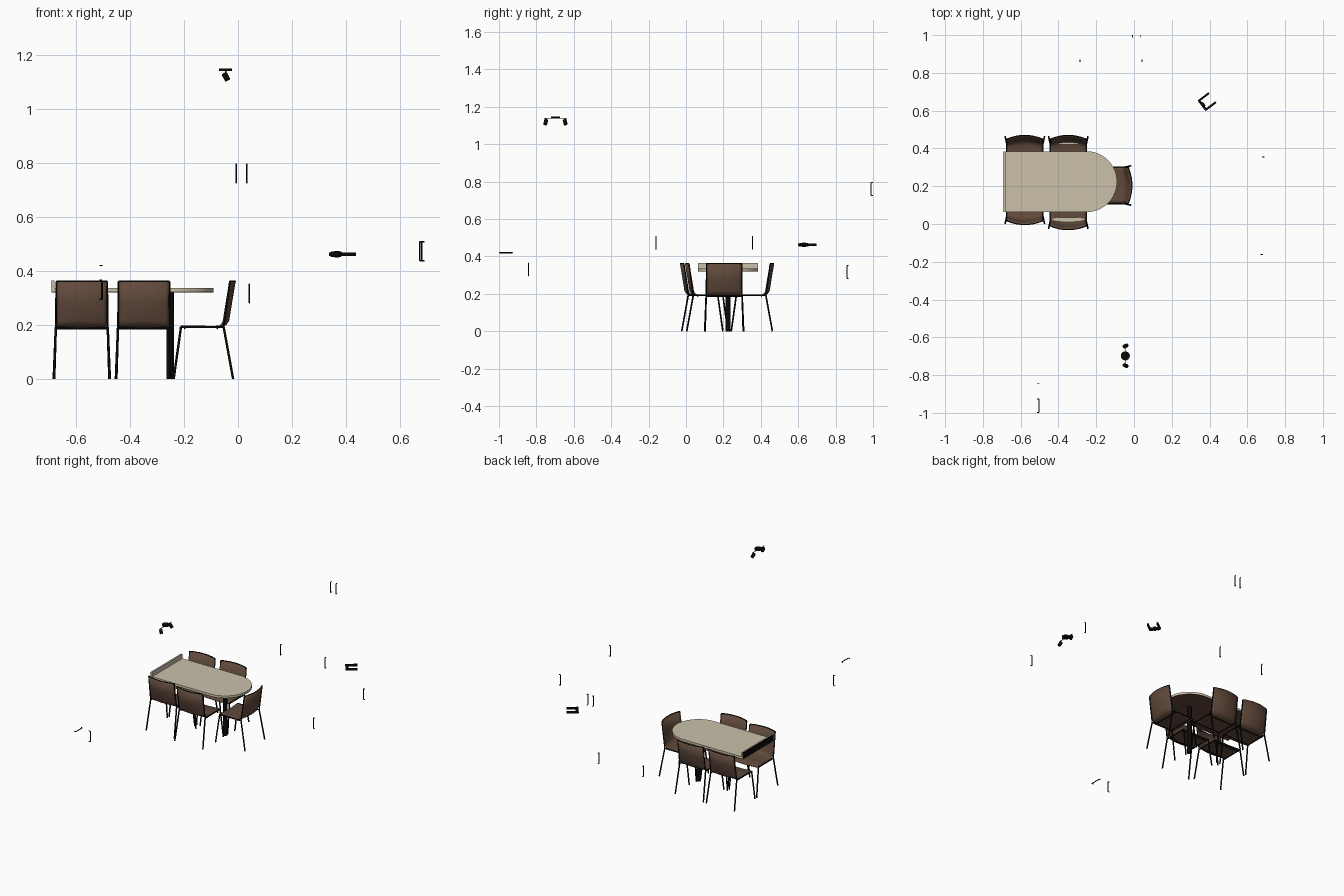
import bpy, bmesh, math
from mathutils import Vector, Matrix

if "Cube" in bpy.data.objects:
    bpy.data.objects.remove(bpy.data.objects["Cube"])


def mat(name, rgb):
    m = bpy.data.materials.new(name)
    m.diffuse_color = (*rgb, 1)
    m.use_nodes = True
    m.node_tree.nodes["Principled BSDF"].inputs["Base Color"].default_value = m.diffuse_color
    return m


BLACK = mat("black metal", (0.003, 0.003, 0.003))
BROWN = mat("brown shell", (0.118, 0.067, 0.044))
BEIGE = mat("beige laminate", (0.60, 0.535, 0.40))


def finish(name, bm, material, smooth=False, matrix=None):
    me = bpy.data.meshes.new(name)
    bmesh.ops.recalc_face_normals(bm, faces=bm.faces)
    if matrix:
        bm.transform(matrix)
    for f in bm.faces:
        f.smooth = smooth
    bm.to_mesh(me)
    bm.free()
    me.materials.append(material)
    ob = bpy.data.objects.new(name, me)
    bpy.context.collection.objects.link(ob)
    if smooth:
        bpy.ops.object.select_all(action='DESELECT')
        ob.select_set(True)
        bpy.context.view_layer.objects.active = ob
        bpy.ops.object.shade_smooth_by_angle(angle=math.radians(40))
    return ob


def add_rod(bm, a, b, r, segs=10):
    a, b = Vector(a), Vector(b)
    rot = (b - a).to_track_quat('Z', 'Y').to_matrix().to_4x4()
    bmesh.ops.create_cone(bm, cap_ends=True, segments=segs, radius1=r, radius2=r,
                          depth=(b - a).length,
                          matrix=Matrix.Translation((a + b) / 2) @ rot)


def add_box(bm, c, s):
    bmesh.ops.create_cube(bm, size=1, matrix=Matrix.Translation(c) @ Matrix.Diagonal((*s, 1)))


def add_slab(bm, outline, z0, z1):
    f = bm.faces.new([bm.verts.new((x, y, z0)) for x, y in outline])
    ext = bmesh.ops.extrude_face_region(bm, geom=[f])
    for v in ext['geom']:
        if isinstance(v, bmesh.types.BMVert):
            v.co.z = z1


# Table: straight wall end, half-round free end
CY, R, CX = 0.224, 0.161, -0.251
arc = [(CX + R * math.cos(a), CY + R * math.sin(a))
       for a in [math.pi * (i / 32 - 0.5) for i in range(33)]]
outline = [(-0.69, CY - R)] + arc + [(-0.69, CY + R)]
for name, z0, z1, m in (("table_top", 0.323, 0.336, BEIGE), ("table_underside", 0.320, 0.323, BROWN)):
    bm = bmesh.new()
    add_slab(bm, outline, z0, z1)
    finish(name, bm, m)
bm = bmesh.new()
add_box(bm, (-0.6835, CY, 0.344), (0.008, 2 * R, 0.042))
finish("table_upstand", bm, BEIGE)
bm = bmesh.new()
add_box(bm, (-0.689, CY, 0.344), (0.003, 2 * R, 0.042))
finish("upstand_back_plate", bm, BLACK)
bm = bmesh.new()
add_rod(bm, (CX, CY, 0), (CX, CY, 0.321), 0.014, 20)
finish("table_column", bm, BLACK, True)

# Chair: local origin at the back feet, sitter looks along +y
PROFILE = [(0.198, 0.190), (0.192, 0.195), (0.13, 0.195), (0.07, 0.194), (0.052, 0.196),
           (0.042, 0.203), (0.037, 0.216), (0.026, 0.285), (0.013, 0.361)]
W = 0.094


def shell_point(u, k):
    y, z = PROFILE[k]
    back = min(1, max(0, (k - 2) / 4))
    curve = 1 - u * u
    return Vector((u * W, y - 0.019 * curve * back, z - 0.004 * curve * (1 - back)))


def chair(prefix, x, y, turn):
    M = Matrix.Translation((x, y, 0)) @ Matrix.Rotation(math.radians(turn), 4, 'Z')
    bm = bmesh.new()
    n = 12
    grid = [[bm.verts.new(shell_point(-1 + 2 * i / n, k)) for i in range(n + 1)]
            for k in range(len(PROFILE))]
    for k in range(len(PROFILE) - 1):
        for i in range(n):
            bm.faces.new((grid[k][i], grid[k][i + 1], grid[k + 1][i + 1], grid[k + 1][i]))
    ob = finish(prefix + "_chair_shell", bm, BROWN, True, M)
    sol = ob.modifiers.new("thickness", 'SOLIDIFY')
    sol.thickness, sol.offset = 0.005, 0

    bm = bmesh.new()
    for s in (-1, 1):
        front, rear = (s * 0.096, 0.194, 0.192), (s * 0.096, 0.036, 0.192)
        add_rod(bm, (s * 0.102, 0.221, 0), front, 0.0045)
        add_rod(bm, (s * 0.104, 0.001, 0), rear, 0.0045)
        add_rod(bm, front, rear, 0.004)
        # back edge trim
        add_rod(bm, rear, shell_point(s, 8), 0.0035)
    # top edge trim
    for i in range(n):
        add_rod(bm, shell_point(-1 + 2 * i / n, 8), shell_point(-1 + 2 * (i + 1) / n, 8), 0.0032, 6)
    # cross bars under the seat
    for yy in (0.06, 0.18):
        add_rod(bm, (-0.096, yy, 0.187), (0.096, yy, 0.187), 0.003)
    finish(prefix + "_chair_frame", bm, BLACK, True, M)


chair("front_outer", -0.578, 0.003, 0)
chair("front_inner", -0.348, -0.024, 0)
chair("rear_outer", -0.578, 0.463, 180)
chair("rear_inner", -0.348, 0.463, 180)
chair("end", -0.017, 0.204, 90)

# Thin beige ovals at the seat-to-back fold
for name, y, rx, ry in (("front_seat_oval", 0.023, 0.088, 0.012), ("rear_seat_oval", 0.427, 0.06, 0.004)):
    bm = bmesh.new()
    add_slab(bm, [(-0.348 + rx * math.cos(i * math.pi / 12), y + ry * math.sin(i * math.pi / 12))
                  for i in range(24)], 0.199, 0.203)
    finish(name, bm, BEIGE)

# Ceiling spotlight: disc, cross rod, two tilted heads
bm = bmesh.new()
LX, LY = -0.046, -0.698
add_rod(bm, (LX, LY, 1.140), (LX, LY, 1.148), 0.024, 24)
add_rod(bm, (LX, LY - 0.062, 1.139), (LX, LY + 0.062, 1.139), 0.002, 8)
for s in (-1, 1):
    hy = LY + s * 0.052
    add_rod(bm, (LX, hy, 1.139), (LX, hy, 1.120), 0.003, 8)
    add_rod(bm, (LX - 0.005, hy - s * 0.003, 1.130), (LX + 0.008, hy + s * 0.003, 1.106), 0.0105, 16)
finish("ceiling_spotlight", bm, BLACK, True)

# Wall fixture: two parallel arms on a bar
bm = bmesh.new()
for s in (-1, 1):
    add_box(bm, (0.036, s * 0.030, 0), (0.072, 0.011, 0.012))
add_box(bm, (0.004, 0, 0), (0.010, 0.062, 0.012))
add_rod(bm, (0.0, 0, 0), (0.018, 0, 0), 0.012, 16)
for s in (-1, 1):
    add_rod(bm, (0.0, s * 0.020, 0), (0.012, s * 0.020, 0), 0.010, 16)
finish("wall_fixture", bm, BLACK, False,
       Matrix.Translation((0.358, 0.626, 0.462)) @ Matrix.Rotation(math.radians(37), 4, 'Z'))


# Pull handles: slim bar with a short stand-off at each end
def handle(name, start, axis, out, length=0.07, depth=0.010):
    a, d, o = Vector(start), Vector(axis) * length, Vector(out) * depth
    bm = bmesh.new()
    add_rod(bm, a, a + d, 0.003, 8)
    for p in (a, a + d):
        add_rod(bm, p, p + o, 0.0025, 8)
    finish(name, bm, BLACK, True)


UP = (0, 0, 1)
for i, (x, y, z) in enumerate([(-0.007, 0.99, 0.725), (0.033, 0.99, 0.725),
                               (0.042, 0.86, 0.281), (-0.287, 0.86, 0.281)]):
    handle(f"rear_handle_{i}", (x, y, z), UP, (0, 1, 0))
for i, (x, y) in enumerate([(0.680, 0.355), (0.672, -0.161)]):
    handle(f"right_handle_{i}", (x, y, 0.438), UP, (1, 0, 0))
handle("left_handle_vertical", (-0.503, -0.843, 0.295), UP, (-1, 0, 0))
handle("left_handle_horizontal", (-0.503, -0.997, 0.420), (0, 1, 0), (-1, 0, 0))
